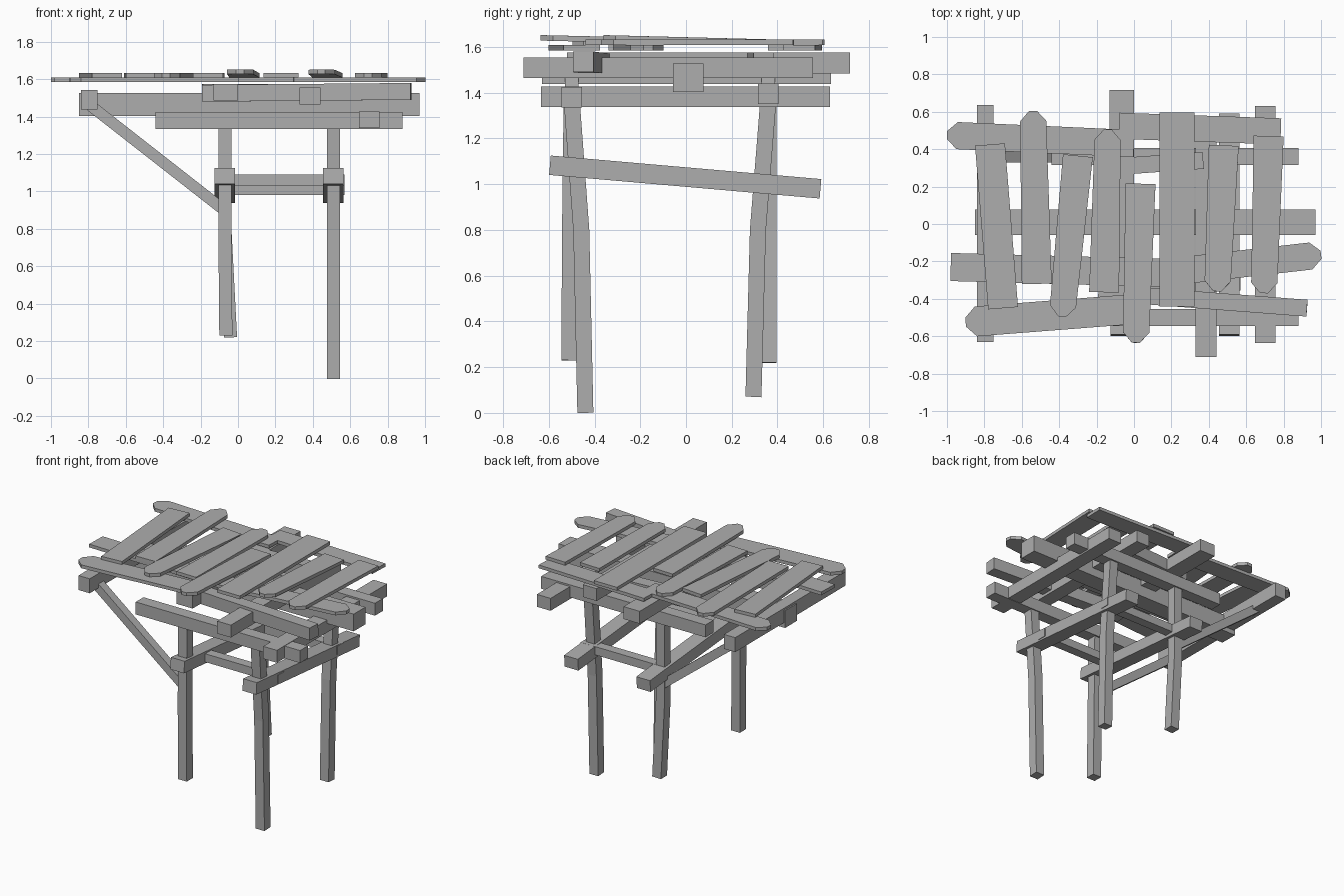
import bpy, bmesh
from mathutils import Vector

cube = bpy.data.objects.get("Cube")
if cube:
    bpy.data.objects.remove(cube, do_unlink=True)

wood = bpy.data.materials.new("weathered_grey")
wood.use_nodes = True
grey = (0.42, 0.42, 0.42, 1)
wood.diffuse_color = grey
wood.node_tree.nodes["Principled BSDF"].inputs["Base Color"].default_value = grey

# Shared positions: post columns, post rows and deck levels
right_column, left_column = -0.07, 0.51
front_row, back_row = -0.5, 0.36
lower_deck, upper_deck = 1.597, 1.62
board_thickness = 0.024
beam_width = 0.09
post_width = 0.07
brace_width = 0.06


def timber(name, points, widths, height, up=(0, 0, 1)):
    """Loft a rectangular section through points, one width per point."""
    points = [Vector(point) for point in points]
    axis = (points[-1] - points[0]).normalized()
    side = axis.cross(Vector(up)).normalized()
    normal = side.cross(axis) * height / 2
    mesh_builder = bmesh.new()
    rings = []
    for point, width in zip(points, widths):
        half = side * width / 2
        corners = (half + normal, normal - half, -half - normal, half - normal)
        rings.append([mesh_builder.verts.new(point + corner) for corner in corners])
    for ring, following in zip(rings, rings[1:]):
        for i in range(4):
            mesh_builder.faces.new((ring[i], ring[i - 1], following[i - 1], following[i]))
    mesh_builder.faces.new(rings[0])
    mesh_builder.faces.new(rings[-1])
    bmesh.ops.recalc_face_normals(mesh_builder, faces=mesh_builder.faces)
    mesh = bpy.data.meshes.new(name)
    mesh_builder.to_mesh(mesh)
    mesh_builder.free()
    mesh.materials.append(wood)
    timber_object = bpy.data.objects.new(name, mesh)
    bpy.context.collection.objects.link(timber_object)


def beam(name, start, end, width=beam_width, height=beam_width):
    timber(name, (start, end), (width, width), height)


def cross_beam(name, right, left, y, z, width=beam_width, height=beam_width):
    """Level beam running side to side."""
    beam(name, (right, y, z), (left, y, z), width, height)


def joist(name, x, front, back, z, width, height=beam_width):
    """Level beam running front to back."""
    beam(name, (x, front, z), (x, back, z), width, height)


def post(name, x, row, foot, foot_y, foot_x):
    """Crooked post: the lean happens mostly above the knee."""
    knee_y = foot_y + (row - foot_y) * 0.3
    points = ((foot_x, foot_y, foot), (x, knee_y, 0.8), (x, row, 1.37))
    timber(name, points, [post_width] * len(points), post_width, up=(0, 1, 0))


def board(name, start, end, start_width, end_width, pointed=None):
    """Thin deck board whose pointed end is chopped to a blunt tip."""
    start, end = Vector(start), Vector(end)
    chop = (end - start).normalized() * 0.055
    points, widths = [start, end], [start_width, end_width]
    if pointed == "start":
        points.insert(1, start + chop)
        widths.insert(0, start_width * 0.3)
    elif pointed == "end":
        points.insert(1, end - chop)
        widths.append(end_width * 0.3)
    timber(name, points, widths, board_thickness)


def row_board(name, right, left, width, pointed=None, z=lower_deck):
    """Lower board between two (x, y) ends."""
    board(name, (*right, z), (*left, z), width, width, pointed)


def top_board(name, front, back, pointed=None, width=0.16, rise=0.0):
    """Upper board between two (x, y) ends, tapering to its pointed end."""
    front_width = width - 0.02 if pointed == "start" else width
    back_width = width - 0.02 if pointed == "end" else width
    board(name, (*front, upper_deck + rise), (*back, upper_deck), front_width, back_width, pointed)


# Posts
post("front_right_post", right_column, front_row, foot=0.23, foot_y=-0.51, foot_x=-0.065)
post("back_right_post", right_column, back_row, foot=0.22, foot_y=back_row, foot_x=-0.04)
post("front_left_post", left_column, front_row, foot=0, foot_y=-0.44, foot_x=left_column)
post("back_left_post", left_column, back_row, foot=0.07, foot_y=0.295, foot_x=left_column)

# Low side rails and the crossbars between them
for name, x in (("right_rail", right_column), ("left_rail", left_column)):
    beam(name, (x, -0.595, 1.083), (x, 0.588, 0.98), width=0.11, height=0.085)
for name, y, z in (("front_crossbar", -0.32, 1.06), ("back_crossbar", back_row, 1.01)):
    cross_beam(name, right_column, left_column + brace_width, y, z, post_width, brace_width)

# Diagonal braces under the overhang
for name, y in (("front_brace", front_row), ("back_brace", back_row)):
    beam(name, (-0.79, y, 1.46), (-0.08, y, 0.905), brace_width, brace_width)

# Beams running side to side
cross_beam("front_beam", right=-0.44, left=0.88, y=front_row, z=1.38)
cross_beam("back_beam", right=-0.44, left=0.88, y=back_row, z=1.395)
cross_beam("middle_beam", right=-0.85, left=0.97, y=0.01, z=1.465, width=0.135, height=0.125)
beam("front_top_beam", start=(-0.19, -0.365, 1.525), end=(0.925, -0.45, 1.535))
beam("back_top_beam", start=(-0.19, 0.3, 1.53), end=(0.37, 0.34, 1.53))

# Joists running front to back
joist("outer_right_joist", x=-0.795, front=-0.63, back=0.635, z=1.49, width=beam_width, height=0.105)
joist("inner_right_joist", x=-0.065, front=-0.52, back=0.717, z=1.53, width=0.13)
joist("inner_left_joist", x=0.385, front=-0.71, back=0.555, z=1.51, width=0.11)
joist("outer_left_joist", x=0.702, front=-0.635, back=0.63, z=1.383, width=0.11)

# Lower deck boards
row_board("back_right_board", right=(-1, 0.475), left=(0, 0.43), width=0.145, pointed="start")
row_board("back_left_board", right=(-0.08, 0.525), left=(0.785, 0.495), width=0.14)
row_board("middle_right_board", right=(-0.98, -0.23), left=(0.3, -0.265), width=0.15)
row_board("middle_left_board", right=(0.25, -0.25), left=(1, -0.165), width=0.145, pointed="end")
row_board("front_board", right=(-0.9, -0.525), left=(0, -0.455), width=0.16, pointed="start")

# Upper deck boards, from the right edge to the left edge
top_board("first_top_board", front=(-0.7, -0.45), back=(-0.77, 0.425))
top_board("second_top_board", front=(-0.52, -0.32), back=(-0.54, 0.605), pointed="end")
top_board("third_top_board", front=(-0.385, -0.495), back=(-0.3, 0.365), pointed="start")
top_board("fourth_top_board", front=(-0.16, -0.365), back=(-0.14, 0.505), pointed="end")
top_board("fifth_top_board", front=(0.01, -0.635), back=(0.035, 0.215), pointed="start", rise=0.02)
top_board("sixth_top_board", front=(0.23, -0.44), back=(0.23, 0.597), width=0.185)
top_board("seventh_top_board", front=(0.445, -0.36), back=(0.48, 0.42), pointed="start", rise=0.02)
top_board("eighth_top_board", front=(0.695, -0.37), back=(0.72, 0.47), pointed="start")
